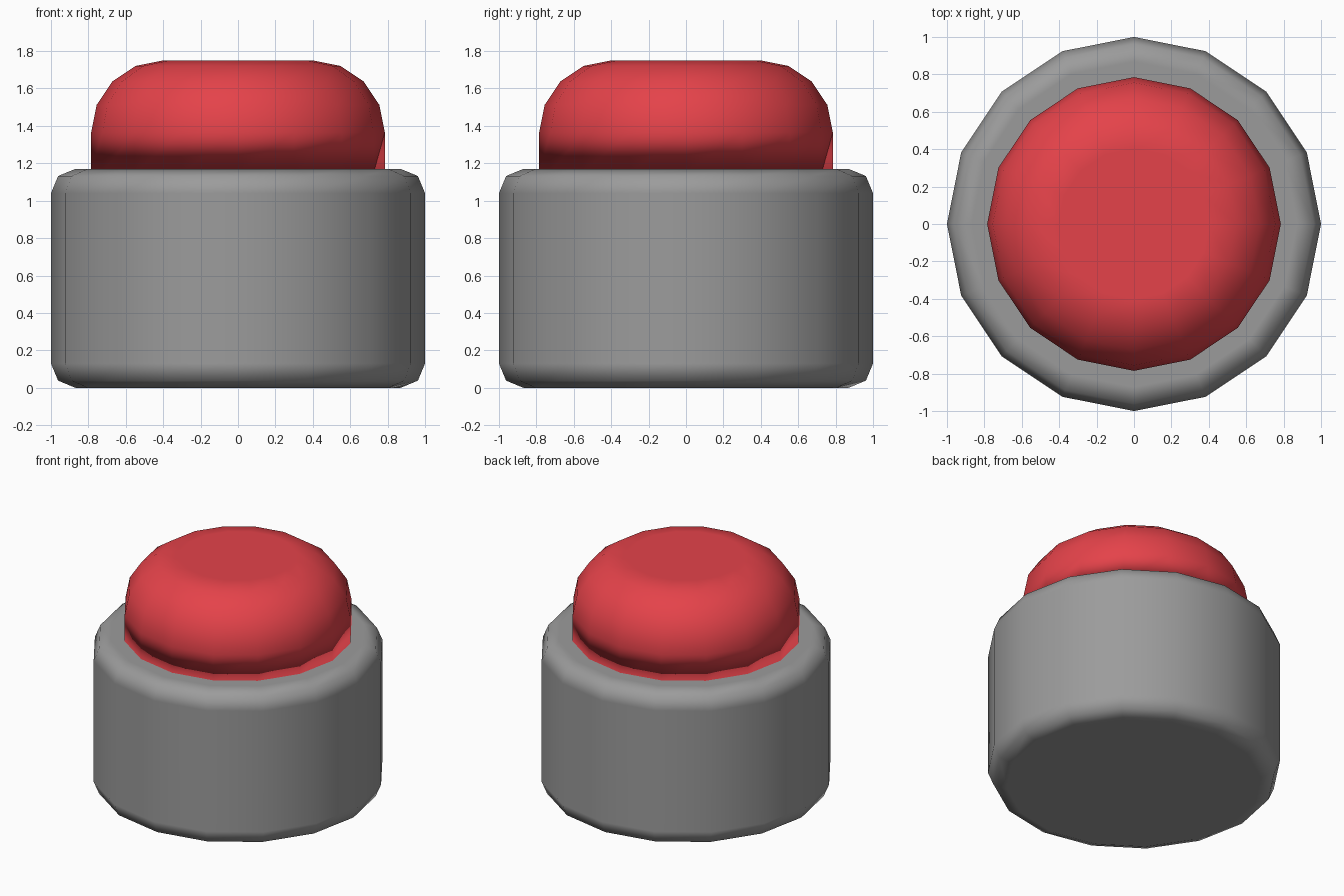
import bpy, bmesh, math

if "Cube" in bpy.data.objects:
    bpy.data.objects.remove(bpy.data.objects["Cube"])

SIDES = 16


def material(name, rgb):
    m = bpy.data.materials.new(name)
    m.diffuse_color = (*rgb, 1)
    m.use_nodes = True
    m.node_tree.nodes["Principled BSDF"].inputs["Base Color"].default_value = m.diffuse_color
    return m


def rounded(radius, z, bevel, segs, up=1):
    """Quarter-round profile from the side wall to the flat cap."""
    pts = []
    for i in range(segs + 1):
        a = math.pi / 2 * i / segs
        pts.append((radius - bevel + bevel * math.cos(a),
                    z + up * (-bevel + bevel * math.sin(a))))
    return pts


def turned(name, profile, mat):
    """Sixteen-sided turned solid with flat caps."""
    bm = bmesh.new()
    rings = []
    for r, z in profile:
        rings.append([bm.verts.new((r * math.cos(2 * math.pi * k / SIDES),
                                    r * math.sin(2 * math.pi * k / SIDES), z))
                      for k in range(SIDES)])
    for a, b in zip(rings, rings[1:]):
        for k in range(SIDES):
            n = (k + 1) % SIDES
            bm.faces.new((a[k], a[n], b[n], b[k]))
    bm.faces.new(rings[0][::-1])
    bm.faces.new(rings[-1])
    me = bpy.data.meshes.new(name)
    bm.to_mesh(me)
    bm.free()
    me.materials.append(mat)
    ob = bpy.data.objects.new(name, me)
    bpy.context.collection.objects.link(ob)
    for p in me.polygons:
        p.use_smooth = True
    # Keep the large flat faces flat and the rounded edges soft
    w = ob.modifiers.new("weighted_normals", 'WEIGHTED_NORMAL')
    w.weight = 100
    return ob


grey = material("housing grey", (0.33, 0.33, 0.33))
red = material("button red", (0.78, 0.055, 0.068))

# Housing with softened top and bottom rims
turned("housing", rounded(1.0, 0, 0.13, 2, -1)[::-1] + rounded(1.0, 1.17, 0.13, 2), grey)

# Domed push button
turned("push_button", [(0.785, 1.15)] + rounded(0.785, 1.75, 0.385, 4), red)
